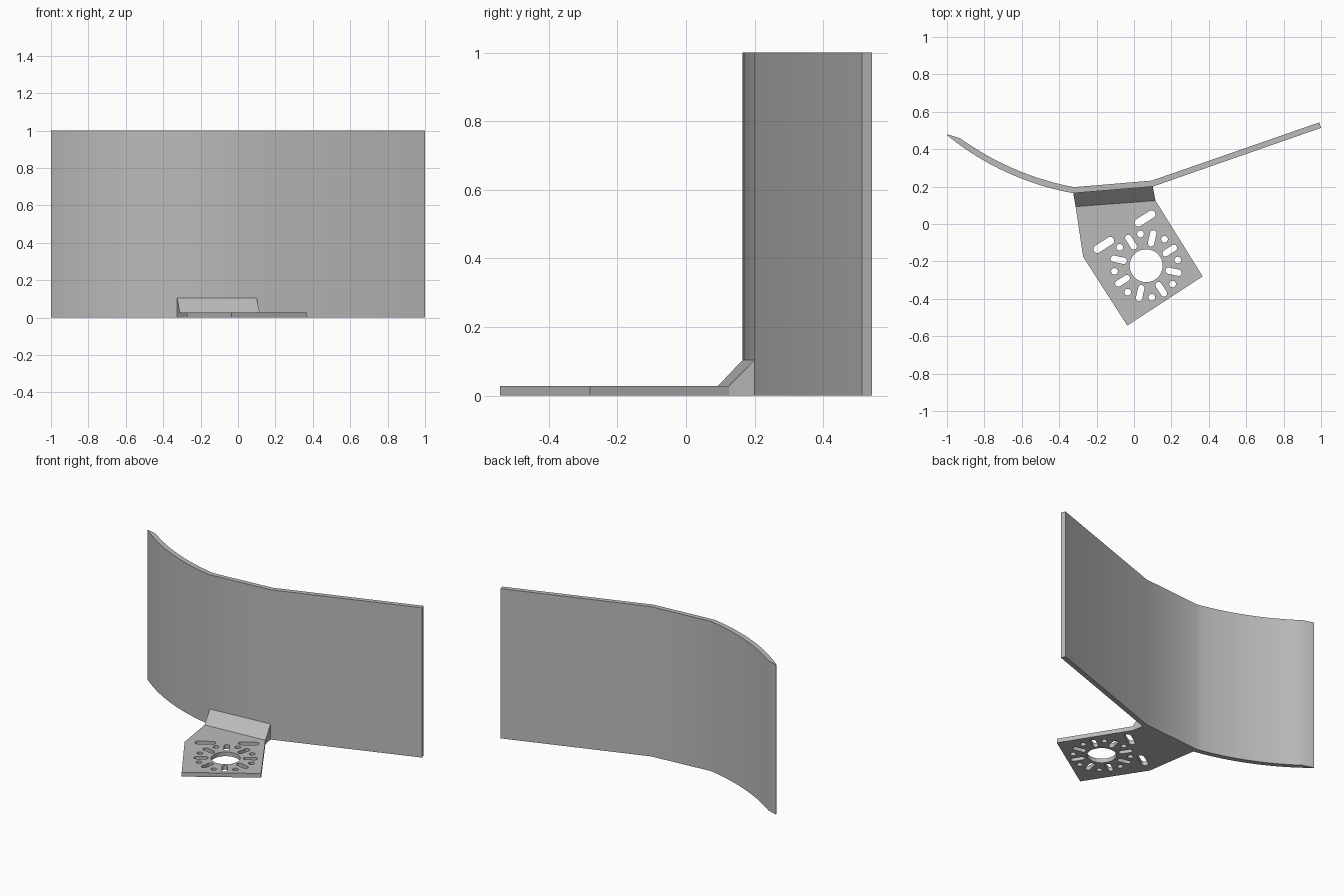
import bpy
import bmesh
from math import sin, cos, pi, radians
from mathutils import Vector

cube = bpy.data.objects.get("Cube")
if cube:
    bpy.data.objects.remove(cube, do_unlink=True)

grey = bpy.data.materials.new("plain grey")
grey.use_nodes = True
grey.diffuse_color = (0.5, 0.5, 0.5, 1)
grey.node_tree.nodes["Principled BSDF"].inputs["Base Color"].default_value = (0.5, 0.5, 0.5, 1)


def extruded(name, loops, height, smooth=False):
    """Upright solid from an outline loop and optional hole loops."""
    curve = bpy.data.curves.new(name, "CURVE")
    curve.dimensions = "2D"
    curve.fill_mode = "BOTH"
    curve.extrude = height / 2
    for loop in loops:
        spline = curve.splines.new("POLY")
        spline.points.add(len(loop) - 1)
        for point, co in zip(spline.points, loop):
            point.co = (co[0], co[1], 0, 1)
        spline.use_cyclic_u = True
    obj = bpy.data.objects.new(name, curve)
    bpy.context.collection.objects.link(obj)
    bpy.ops.object.select_all(action="DESELECT")
    obj.select_set(True)
    bpy.context.view_layer.objects.active = obj
    bpy.ops.object.convert(target="MESH")
    obj = bpy.context.object
    finish(obj, height / 2)
    if smooth:
        bpy.ops.object.shade_smooth_by_angle(angle=radians(30))
    return obj


def finish(obj, lift=0):
    """Weld, orient and colour a mesh."""
    bm = bmesh.new()
    bm.from_mesh(obj.data)
    bmesh.ops.remove_doubles(bm, verts=bm.verts, dist=0.0001)
    bmesh.ops.translate(bm, verts=bm.verts, vec=(0, 0, lift))
    bmesh.ops.recalc_face_normals(bm, faces=bm.faces)
    for face in bm.faces:
        face.smooth = False
    bm.to_mesh(obj.data)
    bm.free()
    obj.data.materials.clear()
    obj.data.materials.append(grey)


def arc(start, end, turn, steps=20):
    """Circular arc between two points, turning left by the given angle."""
    start, end = Vector(start), Vector(end)
    chord = end - start
    normal = Vector((-chord.y, chord.x)).normalized()
    radius = chord.length / 2 / sin(turn / 2)
    centre = (start + end) / 2 + normal * radius * cos(turn / 2)
    along = chord.normalized()
    angles = [turn * (i / steps - 0.5) for i in range(steps + 1)]
    return [centre + radius * (along * sin(a) - normal * cos(a)) for a in angles]


def slot(centre, length, width, angle, steps=10):
    """Rounded slot; equal length and width give a circle."""
    along = Vector((cos(angle), sin(angle)))
    across = Vector((-along.y, along.x))
    points = []
    for side in (1, -1):
        middle = centre + along * side * (length - width) / 2
        for i in range(steps):
            a = pi * (i / (steps - 1 if length > width else steps) - 0.5)
            points.append(middle + side * width / 2 * (along * cos(a) + across * sin(a)))
    return points


# Bent wall panel: curved left wing, short flat middle, straight right wing
bend = radians(29)
front = arc((-1, 0.475), (-0.325, 0.165), bend) + [(0.1, 0.2), (1, 0.514)]
back = arc((-0.93, 0.459), (-0.322, 0.197), radians(25)) + [(0.095, 0.232), (0.99, 0.543)]
extruded("wall_panel", [front + back[::-1] + [(-1, 0.48)]], 1.0, smooth=True)

# Mounting plate with its hole pattern
tilt = radians(32.7)
hub = Vector((0.065, -0.223))
outline = [(-0.325, 0.166), (0.1, 0.201), (0.115, 0.125), (0.367, -0.28),
           (-0.036, -0.543), (-0.272, -0.175), (-0.312, 0.093)]
holes = [slot(hub, 0.176, 0.176, 0, 24)]
for k in range(8):
    spoke = tilt + k * pi / 4
    holes.append(slot(hub + 0.15 * Vector((cos(spoke), sin(spoke))), 0.088, 0.034, spoke))
    pin = spoke - pi / 8
    holes.append(slot(hub + 0.172 * Vector((cos(pin), sin(pin))), 0.036, 0.036, pin))
u = Vector((cos(tilt), sin(tilt)))
v = Vector((-u.y, u.x))
for side in (-1, 1):
    holes.append(slot(hub + u * 0.131 * side + v * 0.216, 0.125, 0.042, tilt))
extruded("mounting_plate", [outline] + holes, 0.028)

# Sloped gusset joining the plate to the wall
low, high = 0.028, 0.105
bm = bmesh.new()
ends = []
for wall, toe in (((-0.325, 0.166), (-0.312, 0.093)), ((0.1, 0.201), (0.115, 0.125))):
    ends.append([bm.verts.new((*wall, low)), bm.verts.new((*toe, low)),
                 bm.verts.new((*wall, high))])
    bm.faces.new(ends[-1])
for i in range(3):
    j = (i + 1) % 3
    bm.faces.new((ends[0][i], ends[0][j], ends[1][j], ends[1][i]))
mesh = bpy.data.meshes.new("gusset")
bm.to_mesh(mesh)
bm.free()
gusset = bpy.data.objects.new("gusset", mesh)
bpy.context.collection.objects.link(gusset)
finish(gusset)
